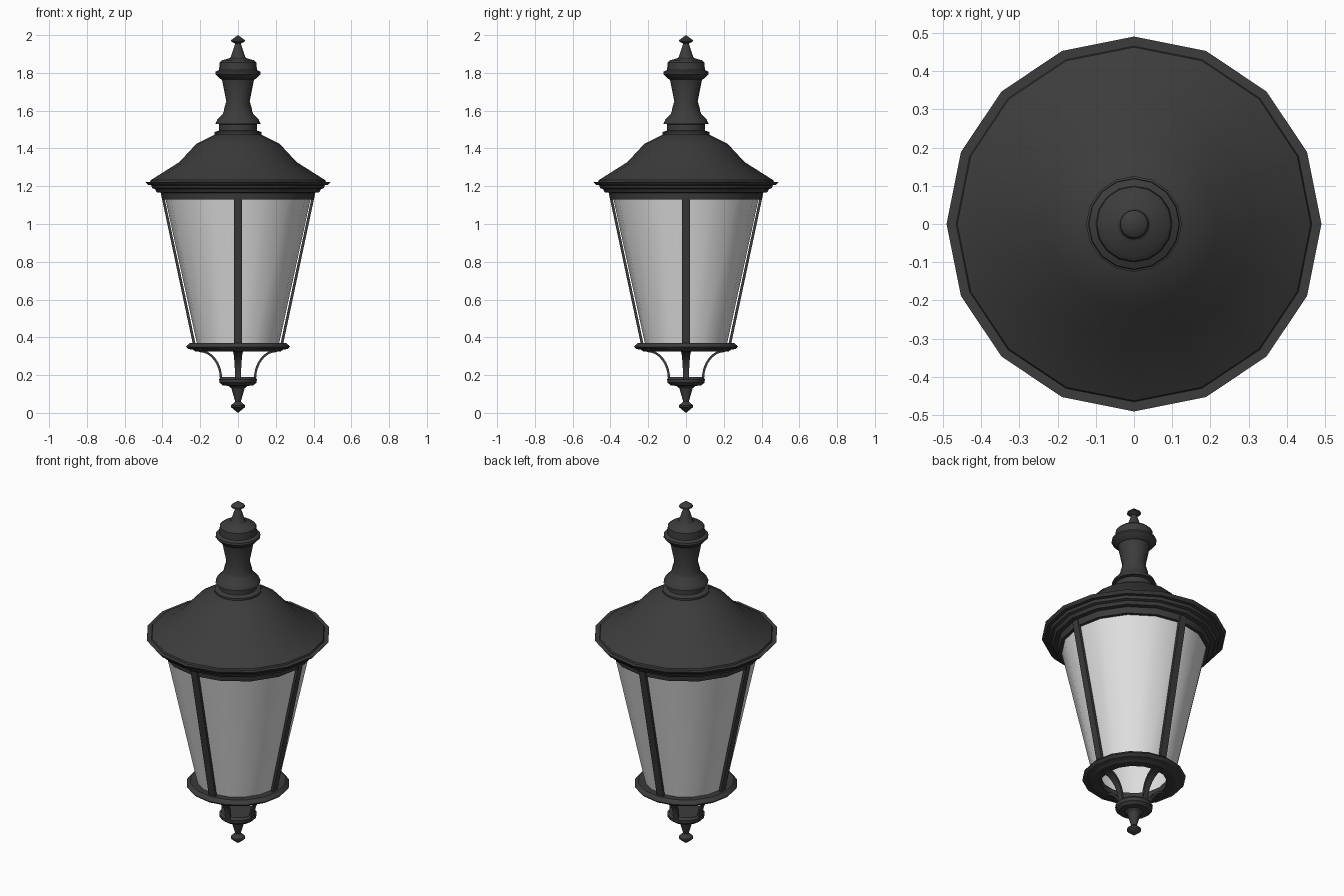
import bpy, bmesh, math
from mathutils import Vector, Matrix

if "Cube" in bpy.data.objects:
    bpy.data.objects.remove(bpy.data.objects["Cube"])

SIDES = 16


def material(name, rgba):
    m = bpy.data.materials.new(name)
    m.diffuse_color = rgba
    m.use_nodes = True
    m.node_tree.nodes["Principled BSDF"].inputs["Base Color"].default_value = m.diffuse_color
    return m


METAL = material("dark_metal", (0.045, 0.045, 0.045, 1))
GLASS = material("frosted_glass", (0.75, 0.75, 0.75, 0.78))


def finish(name, bm, mat, angle):
    bmesh.ops.recalc_face_normals(bm, faces=bm.faces[:])
    me = bpy.data.meshes.new(name)
    bm.to_mesh(me)
    bm.free()
    me.materials.append(mat)
    ob = bpy.data.objects.new(name, me)
    bpy.context.collection.objects.link(ob)
    bpy.ops.object.select_all(action='DESELECT')
    ob.select_set(True)
    bpy.context.view_layer.objects.active = ob
    bpy.ops.object.shade_smooth_by_angle(angle=math.radians(angle))
    return ob


def lathe(name, profile, mat=METAL, closed=False, angle=32):
    """Revolve (radius, height) points about z, with corners on the axes."""
    bm = bmesh.new()
    rings = []
    for r, z in profile:
        if r == 0:
            rings.append([bm.verts.new((0, 0, z))] * SIDES)
        else:
            rings.append([bm.verts.new((r * math.cos(2 * math.pi * i / SIDES),
                                        r * math.sin(2 * math.pi * i / SIDES), z))
                          for i in range(SIDES)])
    pairs = list(zip(rings, rings[1:]))
    if closed:
        pairs.append((rings[-1], rings[0]))
    for a, b in pairs:
        for i in range(SIDES):
            j = (i + 1) % SIDES
            quad = list(dict.fromkeys((a[i], a[j], b[j], b[i])))
            if len(quad) > 2:
                bm.faces.new(quad)
    return finish(name, bm, mat, angle)


def strip(name, path, thick, turn):
    """Flat bar following (radius, height, half width) points, turned about z."""
    bm = bmesh.new()
    rot = Matrix.Rotation(turn, 3, 'Z')
    rings = []
    for k, (r, z, w) in enumerate(path):
        p, q = path[max(k - 1, 0)], path[min(k + 1, len(path) - 1)]
        n = Vector((q[1] - p[1], 0, p[0] - q[0])).normalized() * thick / 2
        c = Vector((r, 0, z))
        side = Vector((0, w, 0))
        rings.append([bm.verts.new(rot @ v) for v in
                      (c + n + side, c + n - side, c - n - side, c - n + side)])
    for a, b in zip(rings, rings[1:]):
        for i in range(4):
            j = (i + 1) % 4
            bm.faces.new((a[i], a[j], b[j], b[i]))
    bm.faces.new(rings[0])
    bm.faces.new(rings[-1][::-1])
    return finish(name, bm, METAL, 30)


# Bottom finial and hub
lathe("bottom_finial", [(0, 0), (0.037, 0.03), (0.037, 0.04), (0.015, 0.06),
                        (0.035, 0.13), (0.05, 0.143), (0.08, 0.145),
                        (0.098, 0.16), (0.10, 0.178), (0.09, 0.19), (0, 0.19)])

# Ring that carries the glass
lathe("base_ring", [(0.175, 0.325), (0.225, 0.325), (0.24, 0.335), (0.262, 0.338),
                    (0.275, 0.35), (0.27, 0.357), (0.255, 0.37),
                    (0.20, 0.37), (0.175, 0.36)], closed=True)

# Glass cone
lathe("glass", [(0.217, 0.365), (0.388, 1.15)], GLASS, angle=40)

# Roof with stepped eave
lathe("roof", [(0.37, 1.14), (0.375, 1.13), (0.402, 1.13), (0.408, 1.165),
               (0.43, 1.168), (0.44, 1.185), (0.455, 1.19), (0.46, 1.205),
               (0.477, 1.207), (0.49, 1.223), (0.465, 1.223), (0.462, 1.232),
               (0.31, 1.328), (0.22, 1.425), (0.12, 1.475), (0.09, 1.48)])

# Chimney and its cap
lathe("chimney", [(0.09, 1.473), (0.125, 1.475), (0.125, 1.486), (0.10, 1.495),
                  (0.10, 1.528), (0.12, 1.53), (0.11, 1.552), (0.082, 1.58),
                  (0.075, 1.598), (0.074, 1.607), (0.062, 1.65), (0.085, 1.765),
                  (0.095, 1.768), (0.12, 1.795), (0.118, 1.806), (0.10, 1.815),
                  (0.098, 1.855), (0.085, 1.867), (0.05, 1.876), (0.038, 1.882)])

# Top finial
lathe("top_finial", [(0.045, 1.876), (0.038, 1.885), (0.025, 1.925), (0.015, 1.955),
                     (0.037, 1.967), (0.036, 1.974), (0, 2.0)])

# Four glazing bars and four curved arms below them
arm = []
for i in range(9):
    t = math.radians(90 * i / 8)
    arm.append((0.205 - 0.115 * math.cos(t), 0.18 + 0.148 * math.sin(t),
                0.014 + 0.012 * i / 8))
for k in range(4):
    turn = k * math.pi / 2
    strip(f"glazing_bar_{k + 1}", [(0.231, 0.36, 0.021), (0.401, 1.16, 0.021)], 0.014, turn)
    strip(f"support_arm_{k + 1}", arm, 0.012, turn)
